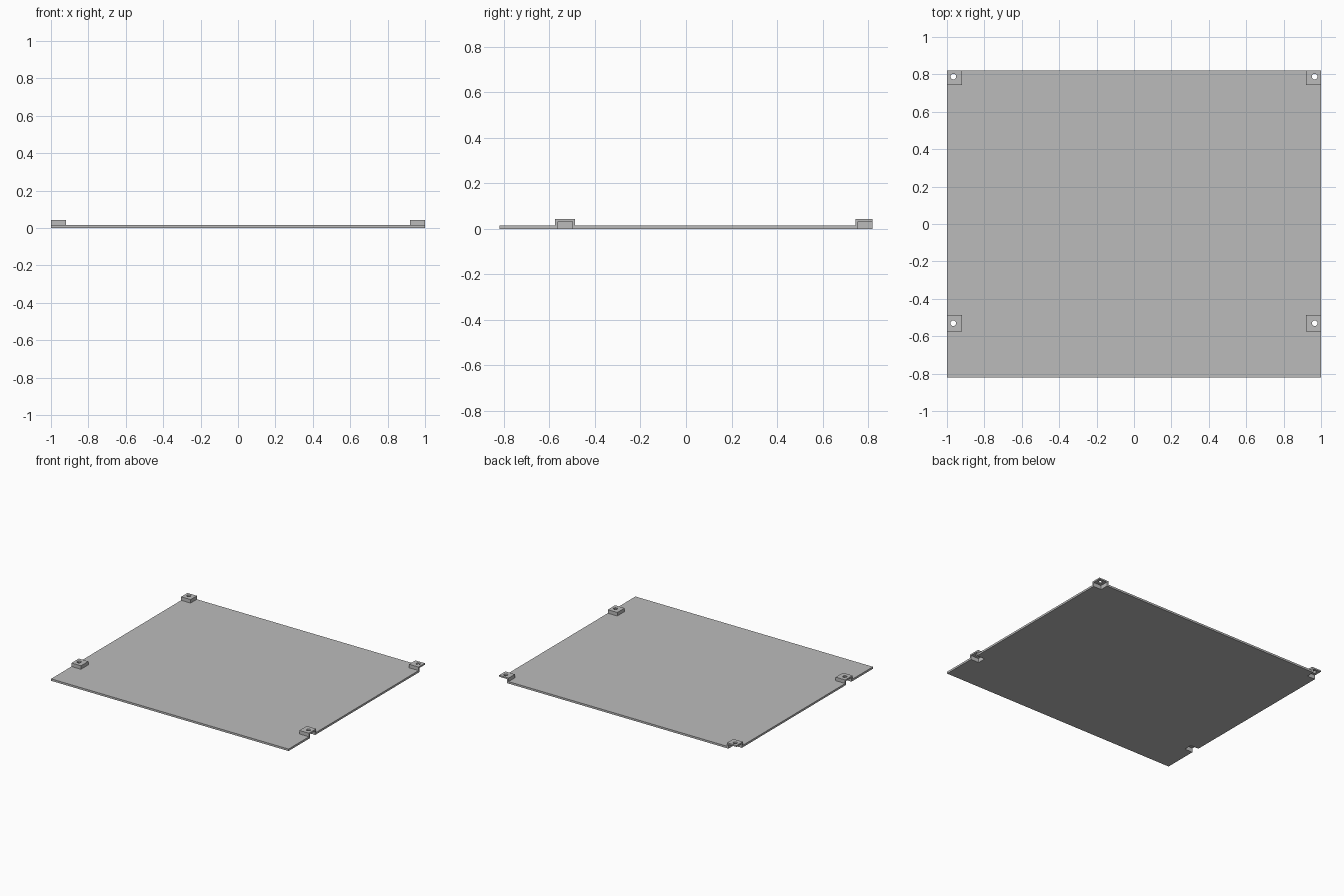
import bpy

cube = bpy.data.objects.get("Cube")
if cube:
    bpy.data.objects.remove(cube, do_unlink=True)

# Single grey material
grey = bpy.data.materials.new("plain grey")
grey.use_nodes = True
colour = (0.5, 0.5, 0.5, 1)
grey.diffuse_color = colour
grey.node_tree.nodes["Principled BSDF"].inputs["Base Color"].default_value = colour

HALF_X, HALF_Y = 1.0, 0.82
PLATE_TOP, POCKET_TOP, TAB_TOP = 0.015, 0.031, 0.042
WALL = 0.012
TAB_INNER = 0.92
HOLE_X, HOLE_RADIUS = 0.966, 0.015
OVER = 0.02


def box(name, low, high):
    size = [b - a for a, b in zip(low, high)]
    middle = [(a + b) / 2 for a, b in zip(low, high)]
    bpy.ops.mesh.primitive_cube_add(size=1, location=middle)
    ob = bpy.context.object
    ob.name = name
    ob.scale = size
    bpy.ops.object.transform_apply(location=True, rotation=False, scale=True)
    ob.data.materials.append(grey)
    return ob


def cut(ob, cutter):
    bpy.ops.object.select_all(action="DESELECT")
    bpy.context.view_layer.objects.active = ob
    ob.select_set(True)
    mod = ob.modifiers.new("cut", "BOOLEAN")
    mod.operation = "DIFFERENCE"
    mod.solver = "EXACT"
    mod.object = cutter
    bpy.ops.object.modifier_apply(modifier=mod.name)


def span_x(side, inner, outer):
    return sorted((side * inner, side * outer))


plate = box("base_plate", (-HALF_X, -HALF_Y, 0), (HALF_X, HALF_Y, PLATE_TOP))

# Raised hollow mounting tabs; the rear pair opens at the back edge as well
rows = {"front": (-0.575, -0.487, -0.487 - WALL),
        "back": (0.744, HALF_Y, HALF_Y + OVER)}
for row, (y0, y1, pocket_y1) in rows.items():
    for side, label in ((1, "left"), (-1, "right")):
        x0, x1 = span_x(side, TAB_INNER, HALF_X)
        tab = box(f"{row}_{label}_tab", (x0, y0, PLATE_TOP), (x1, y1, TAB_TOP))

        # Pocket through the plate and the underside of the tab
        x0, x1 = span_x(side, TAB_INNER + WALL, HALF_X + OVER)
        pocket = box("pocket_cutter", (x0, y0 + WALL, -OVER), (x1, pocket_y1, POCKET_TOP))
        pocket.hide_render = True
        cut(plate, pocket)
        cut(tab, pocket)
        bpy.data.objects.remove(pocket, do_unlink=True)

        # Screw hole in the tab roof
        hole_y = -0.531 if row == "front" else 0.788
        bpy.ops.mesh.primitive_cylinder_add(
            vertices=32, radius=HOLE_RADIUS, depth=0.2, location=(side * HOLE_X, hole_y, 0))
        hole = bpy.context.object
        hole.hide_render = True
        hole.data.materials.append(grey)
        cut(tab, hole)
        bpy.data.objects.remove(hole, do_unlink=True)
        bpy.ops.object.shade_smooth_by_angle()
